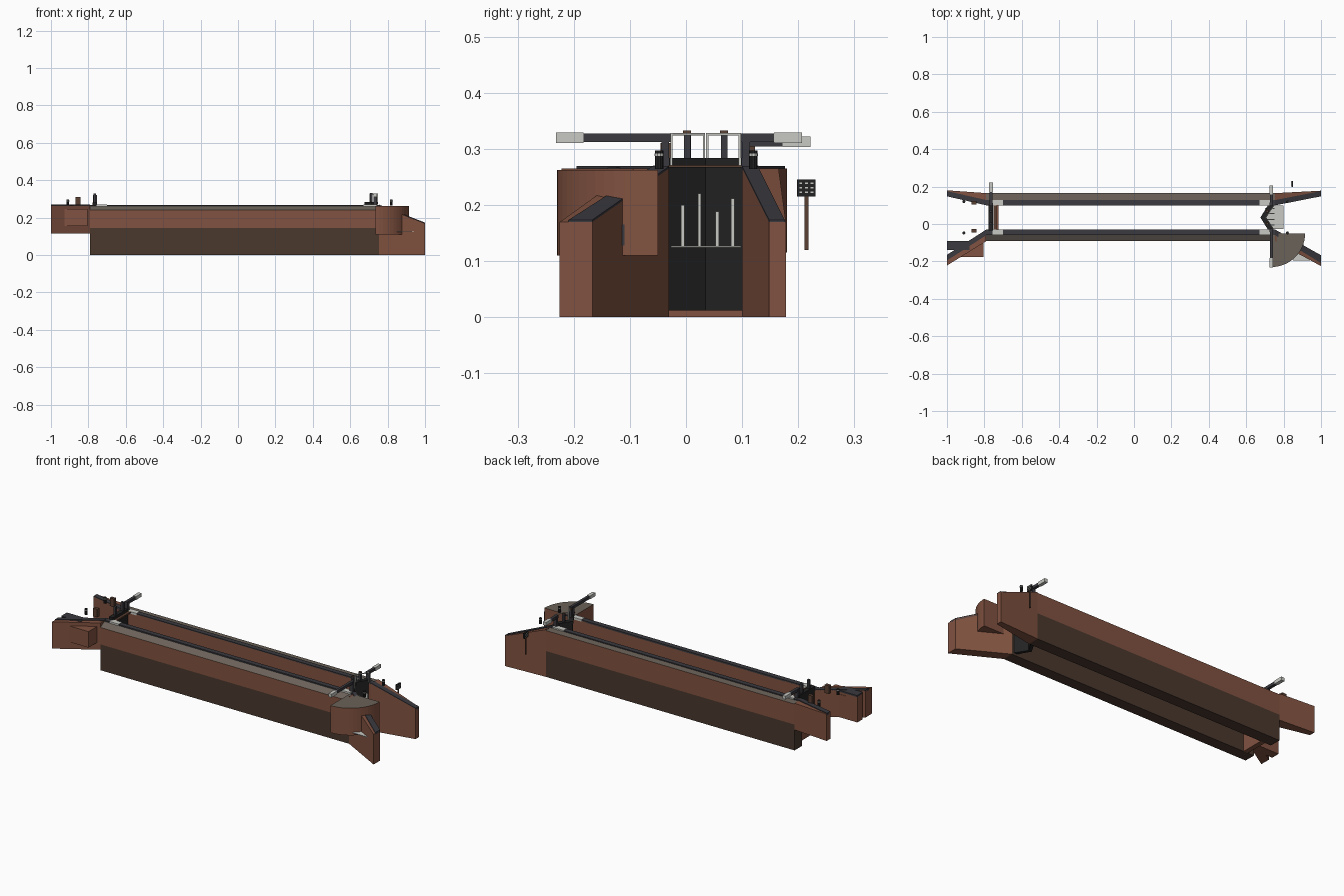
import bpy, bmesh
from math import atan2, hypot, cos, sin, pi
from mathutils import Matrix, Vector

cube = bpy.data.objects.get("Cube")
if cube:
    bpy.data.objects.remove(cube, do_unlink=True)


def material(name, r, g, b):
    m = bpy.data.materials.new(name)
    m.use_nodes = True
    m.diffuse_color = (r, g, b, 1)
    m.node_tree.nodes["Principled BSDF"].inputs["Base Color"].default_value = (r, g, b, 1)
    return m


BRICK = material("brick", 0.22, 0.085, 0.052)
DAMP = material("damp_brick", 0.068, 0.04, 0.027)
GRAVEL = material("gravel", 0.147, 0.122, 0.1)
STONE = material("dark_coping", 0.042, 0.042, 0.05)
TAR = material("black_timber", 0.016, 0.016, 0.016)
WHITE = material("white_paint", 0.58, 0.58, 0.55)
WOOD = material("brown_wood", 0.1, 0.05, 0.032)


def finish(name, bm, *mats):
    bmesh.ops.recalc_face_normals(bm, faces=bm.faces)
    me = bpy.data.meshes.new(name)
    bm.to_mesh(me)
    bm.free()
    for m in mats:
        me.materials.append(m)
    ob = bpy.data.objects.new(name, me)
    bpy.context.collection.objects.link(ob)
    return ob


def slab(name, plan, low, high, *mats):
    """Extrude a plan outline; low and high are heights or functions of x."""
    bm = bmesh.new()
    z = lambda h, x: h(x) if callable(h) else h
    bot = [bm.verts.new((x, y, z(low, x))) for x, y in plan]
    top = [bm.verts.new((x, y, z(high, x))) for x, y in plan]
    bm.faces.new(bot)
    cap = bm.faces.new(top)
    for i in range(len(plan)):
        j = (i + 1) % len(plan)
        bm.faces.new((bot[i], bot[j], top[j], top[i]))
    if len(mats) > 1:
        cap.material_index = 1
    return finish(name, bm, *mats)


def box(name, x, y, z, mat):
    plan = [(x[0], y[0]), (x[1], y[0]), (x[1], y[1]), (x[0], y[1])]
    return slab(name, plan, z[0], z[1], mat)


def bar(name, a, b, size, mat):
    """Square bar between two points."""
    a, b = Vector(a), Vector(b)
    bm = bmesh.new()
    rot = (b - a).to_track_quat('Z', 'Y').to_matrix().to_4x4()
    scale = Matrix.Diagonal((size, size, (b - a).length, 1))
    bmesh.ops.create_cube(bm, size=1, matrix=Matrix.Translation((a + b) / 2) @ rot @ scale)
    return finish(name, bm, mat)


def post(name, x, y, z0, z1, r, mat):
    bm = bmesh.new()
    bmesh.ops.create_cone(bm, segments=10, cap_ends=True, radius1=r, radius2=r,
                          depth=z1 - z0, matrix=Matrix.Translation((x, y, (z0 + z1) / 2)))
    return finish(name, bm, mat)


def profile_wall(name, section, mats, rule):
    """Sweep a (y, z) section along the chamber."""
    bm = bmesh.new()
    ends = [[bm.verts.new((x, y, z)) for y, z in section] for x in (WEST, EAST)]
    for e in ends:
        bm.faces.new(e)
    for i in range(len(section)):
        j = (i + 1) % len(section)
        bm.faces.new((ends[0][i], ends[0][j], ends[1][j], ends[1][i]))
    bmesh.ops.recalc_face_normals(bm, faces=bm.faces)
    for f in bm.faces:
        f.material_index = rule(f)
    return finish(name, bm, *mats)


WEST, EAST, TOP, MID = -0.79, 0.755, 0.265, 0.145
upward = lambda f: 1 if f.normal.z > 0.2 else 0

# Chamber walls: damp lower course, brick upper course, gravel top, dark coping
for side, inner, outer in (("north", 0.10, 0.165), ("south", -0.03, -0.092)):
    s = 1 if inner > 0 else -1
    box(side + "_lower_wall", (WEST, EAST), sorted((inner, outer)), (0, MID), DAMP)
    edge = 0.24 if s < 0 else 0.26
    profile_wall(side + "_upper_wall",
                 [(inner, MID), (outer, MID), (outer, edge), (inner + s * 0.025, TOP - 0.002),
                  (inner, TOP - 0.002)], (BRICK, GRAVEL), upward)
    box(side + "_coping", (WEST, EAST), sorted((inner, inner + s * 0.028)),
        (TOP - 0.006, TOP + 0.003), STONE)
    for x0, x1 in ((-0.757, -0.70), (0.67, 0.74)):
        box(side + "_quoin", (x0, x1), sorted((inner - s * 0.001, inner + s * 0.029)),
            (TOP - 0.007, TOP + 0.005), WHITE)


def slope(x):
    return TOP - 0.39 * max(0, x - EAST)


# Wing walls with coping along the water edge
wings = {
    "north_east_wing": (EAST, 1, 0.10, 0.148, 0.165, 0.178, 0),
    "south_east_wing": (EAST, 1, -0.03, -0.167, -0.092, -0.225, 0),
    "north_west_wing": (WEST, -1, 0.10, 0.148, 0.165, 0.18, 0.115),
    "south_west_wing": (WEST, -1, -0.03, -0.165, -0.092, -0.222, 0.115),
}
for name, (xa, xb, ia, ib, oa, ob, base) in wings.items():
    slab(name, [(xa, ia), (xb, ib), (xb, ob), (xa, oa)], base, slope, BRICK)
    w = (0.028 if ia > 0 else -0.03)
    wide = 1.4 if name == "south_east_wing" else 1
    slab(name + "_coping", [(xa, ia), (xb, ib), (xb, ib + w * wide), (xa, ia + w)],
         lambda x: slope(x) - 0.008, lambda x: slope(x) + 0.004, STONE)

# Quarter-round bastion beside the lower gates
arc = [(0.735 + 0.18 * cos(-pi / 2 * i / 14), -0.05 + 0.18 * sin(-pi / 2 * i / 14))
       for i in range(15)]
slab("bastion", [(0.735, -0.05)] + arc, 0.11, 0.262, BRICK, GRAVEL)

# Upper approach buttress and bypass inlet
box("inlet_block", (-0.93, -0.805), (-0.177, -0.09), (0.155, 0.245), BRICK)
box("inlet_pier", (-1, -0.88), (-0.14, -0.092), (0.115, 0.258), BRICK)
box("inlet_pier_coping", (-1, -0.88), (-0.14, -0.09), (0.258, 0.267), STONE)

# Upper gate on its breast wall
box("breast_wall", (-0.752, -0.725), (-0.03, 0.10), (0, 0.13), BRICK)
box("upper_gate", (-0.778, -0.753), (-0.034, 0.104), (0.115, 0.282), TAR)
box("upper_gate_walkway", (-0.75, -0.735), (-0.03, 0.10), (0.262, 0.27), WOOD)
box("upper_balance_beam", (-0.772, -0.756), (0.095, 0.172), (0.304, 0.320), STONE)
box("upper_beam_end", (-0.774, -0.754), (0.172, 0.222), (0.303, 0.322), WHITE)
box("upper_heel_post", (-0.774, -0.754), (0.095, 0.112), (0.262, 0.318), STONE)
for y in (0.003, 0.068):
    box("upper_paddle_gear", (-0.772, -0.758), (y - 0.006, y + 0.006), (0.27, 0.33), STONE)

# Lower mitre gates, built as mirrored leaves about the channel centre
CY, HX, AX = 0.035, 0.732, 0.692
for s, side in ((1, "north"), (-1, "south")):
    heel = CY + s * 0.065
    slab(side + "_mitre_leaf", [(HX - 0.01, heel), (AX - 0.01, CY), (AX + 0.01, CY), (HX + 0.01, heel)],
         0.012, 0.268, TAR)
    slab(side + "_gate_walkway", [(HX - 0.016, heel), (AX - 0.016, CY), (AX + 0.016, CY), (HX + 0.016, heel)],
         0.270, 0.284, TAR)
    # Balance beam and heel post
    box(side + "_heel_post", (0.724, 0.744), sorted((heel, heel + s * 0.014)), (0.262, 0.32), STONE)
    tip = 0.157 if s > 0 else -0.183
    end = 0.207 if s > 0 else -0.232
    box(side + "_balance_beam", (0.727, 0.742), sorted((heel - s * 0.005, tip)), (0.312, 0.327), STONE)
    box(side + "_beam_end", (0.725, 0.744), sorted((tip, end)), (0.310, 0.329), WHITE)
    # Handrail and paddle gear
    a, b = (HX + 0.014, heel - s * 0.004), (AX + 0.014, CY + s * 0.003)
    bar(side + "_handrail", (*a, 0.326), (*b, 0.326), 0.004, WHITE)
    for p in (a, b):
        bar(side + "_rail_post", (*p, 0.27), (*p, 0.328), 0.004, WHITE)
    gx, gy = (HX + AX) / 2, CY + s * 0.033
    box(side + "_paddle_gear", (gx - 0.006, gx + 0.006), (gy - 0.006, gy + 0.006), (0.28, 0.328), STONE)
    box(side + "_gear_cap", (gx - 0.007, gx + 0.007), (gy - 0.007, gy + 0.007), (0.328, 0.333), WOOD)

# Leaks through the lower gates and the splash below them
slab("splash", [(HX, -0.027), (0.80, -0.027), (0.80, 0.098), (HX, 0.098), (AX + 0.01, CY)],
     0.124, 0.127, WHITE)
for y, z in ((-0.006, 0.20), (0.024, 0.22), (0.056, 0.188), (0.083, 0.211)):
    box("leak", (0.70, 0.75), (y - 0.003, y + 0.003), (0.126, z), WHITE)
slab("outfall_splash", [(0.85, -0.195), (0.94, -0.195), (0.94, -0.17), (0.85, -0.13)],
     0.124, 0.127, WHITE)
box("outfall_grate", (0.885, 0.905), (-0.114, -0.11), (0.128, 0.165), STONE)

# Mooring bollards with white bands
for x, y in ((-0.91, 0.12), (-0.91, -0.048), (0.82, 0.12), (0.82, -0.048)):
    post("bollard", x, y, 0.264, 0.297, 0.0075, TAR)
    post("bollard_band", x, y, 0.287, 0.292, 0.0085, WHITE)

# Wooden winding cabinets by the upper gate
for y in (-0.036, 0.114):
    box("winding_cabinet", (-0.87, -0.843), (y - 0.009, y + 0.009), (0.264, 0.31), WOOD)

# Notice board behind the lower wing
box("notice_post", (0.842, 0.849), (0.211, 0.218), (0.12, 0.216), WOOD)
box("notice_board", (0.841, 0.85), (0.198, 0.231), (0.215, 0.245), TAR)
for z in (0.221, 0.229, 0.237):
    for y in (0.202, 0.212, 0.222):
        box("notice_panel", (0.8405, 0.8505), (y, y + 0.005), (z, z + 0.003), WHITE)
